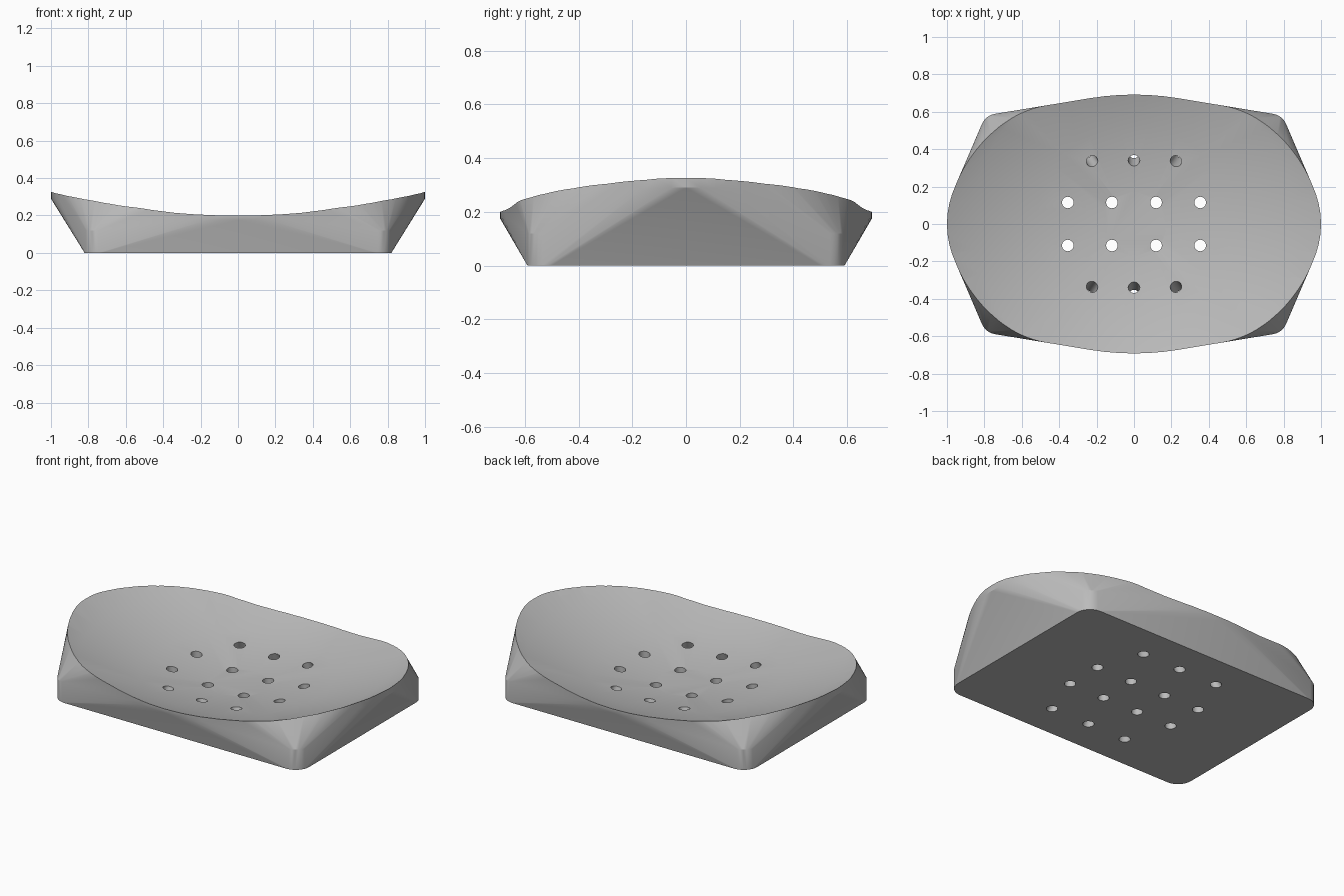
import bpy
import bmesh
from math import sin, cos, pi, radians
from mathutils import Vector

default = bpy.data.objects.get("Cube")
if default:
    bpy.data.objects.remove(default, do_unlink=True)

grey = bpy.data.materials.new("soft grey")
grey.use_nodes = True
colour = (0.5, 0.5, 0.5, 1)
grey.diffuse_color = colour
grey.node_tree.nodes["Principled BSDF"].inputs["Base Color"].default_value = colour


def hull(name, points):
    """Solid wrapped tightly around a cloud of points."""
    bm = bmesh.new()
    for p in points:
        bm.verts.new(p)
    result = bmesh.ops.convex_hull(bm, input=bm.verts[:])
    loose = [v for v in bm.verts if not v.link_faces]
    bmesh.ops.delete(bm, geom=loose, context='VERTS')
    bmesh.ops.dissolve_limit(bm, angle_limit=0.005, verts=bm.verts[:], edges=bm.edges[:])
    bmesh.ops.recalc_face_normals(bm, faces=bm.faces[:])
    mesh = bpy.data.meshes.new(name)
    bm.to_mesh(mesh)
    bm.free()
    mesh.materials.append(grey)
    obj = bpy.data.objects.new(name, mesh)
    bpy.context.collection.objects.link(obj)
    return obj


def ring(centre, rx, ry, count):
    return [Vector(centre) + Vector((rx * cos(2 * pi * i / count), ry * sin(2 * pi * i / count), 0))
            for i in range(count)]


def cut(target, cutter):
    cutter.hide_render = True
    mod = target.modifiers.new("cut", 'BOOLEAN')
    mod.operation = 'DIFFERENCE'
    mod.solver = 'EXACT'
    mod.object = cutter
    bpy.context.view_layer.objects.active = target
    bpy.ops.object.modifier_apply(modifier=mod.name)
    bpy.data.objects.remove(cutter, do_unlink=True)


# Outer body: rounded rectangular foot wrapped up to an oval rim
points = []
CORNER = 0.09
for sx in (-1, 1):
    for sy in (-1, 1):
        for z in (0, 0.12):
            for k in range(9):
                a = k * pi / 16
                points.append((sx * (0.73 + CORNER * cos(a)), sy * (0.50 + CORNER * sin(a)), z))
for p in ring((0, 0, 0), 1.0, 0.692, 80):
    points.append((p.x, p.y, 0.07 + 0.22 * (p.x ** 2 + p.y ** 2)))
    points.append((p.x, p.y, 0.33))
dish = hull("soap_dish", points)

# Shallow round bowl scooped from the top
RADIUS, CENTRE_Z = 2.25, 2.333
points = []
for k in range(4):
    a = radians(4.5 + 9 * k)
    r = RADIUS * sin(a)
    points += ring((0, 0, CENTRE_Z - RADIUS * cos(a)), r, r, 40)
cut(dish, hull("bowl_cutter", points))

# Drain holes: straight inner rows, outward-splayed outer rows
inner = [(x, y, 0) for x in (-0.354, -0.118, 0.118, 0.354) for y in (-0.115, 0.115)]
outer = [(x, y, 1.1) for x in (-0.228, 0, 0.228) for y in (-0.342, 0.342)]
for x, y, splay in inner + outer:
    points = []
    for z in (-0.05, 0.25):
        s = 1 + splay * (0.11 - z)
        points += ring((x * s, y * s, z), 0.031, 0.031, 24)
    cut(dish, hull("hole_cutter", points))

# Smooth shading with crisp rim and hole edges
bpy.ops.object.select_all(action='DESELECT')
dish.select_set(True)
bpy.context.view_layer.objects.active = dish
bpy.ops.object.shade_smooth_by_angle(angle=radians(25))
